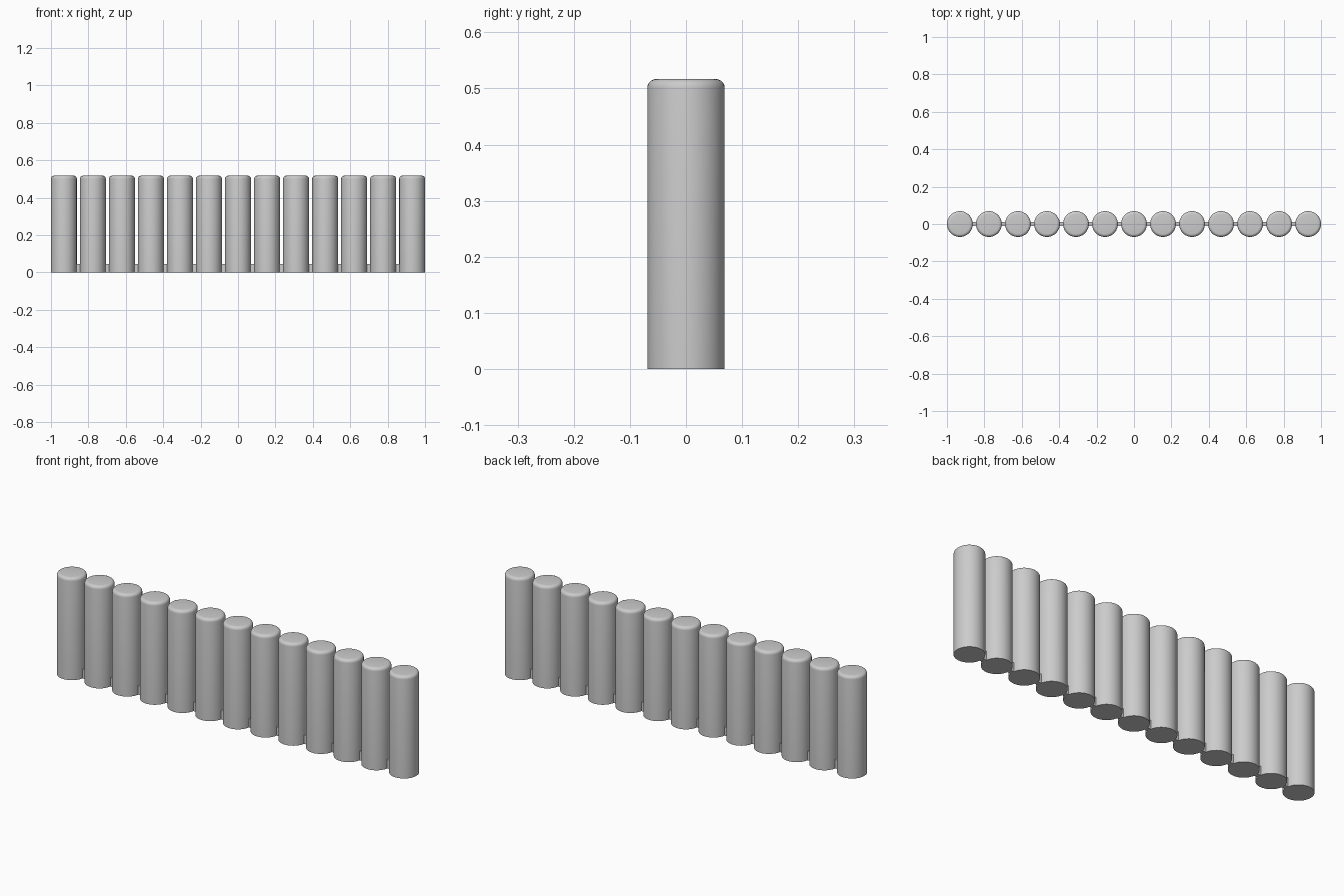
import bpy
import bmesh
from math import radians

cube = bpy.data.objects.get("Cube")
if cube:
    bpy.data.objects.remove(cube, do_unlink=True)

COUNT = 13
RADIUS = 0.069
HEIGHT = 0.517
ROUNDING = 0.016
SPACING = (2 - 2 * RADIUS) / (COUNT - 1)
WEB_HEIGHT = 0.045
WEB_DEPTH = 0.022

grey = bpy.data.materials.new("plain grey")
grey.use_nodes = True
colour = (0.6, 0.6, 0.6, 1)
grey.diffuse_color = colour
grey.node_tree.nodes["Principled BSDF"].inputs["Base Color"].default_value = colour


def finish(bm, name):
    mesh = bpy.data.meshes.new(name)
    bm.to_mesh(mesh)
    bm.free()
    mesh.materials.append(grey)
    obj = bpy.data.objects.new(name, mesh)
    bpy.context.collection.objects.link(obj)
    return obj


# Round post with a softened top rim
def make_post(name, x):
    bm = bmesh.new()
    bmesh.ops.create_cone(bm, cap_ends=True, segments=48, radius1=RADIUS,
                          radius2=RADIUS, depth=HEIGHT)
    bmesh.ops.translate(bm, verts=bm.verts, vec=(0, 0, HEIGHT / 2))
    rim = [e for e in bm.edges if all(v.co.z > HEIGHT / 2 for v in e.verts)]
    bmesh.ops.bevel(bm, geom=rim, offset=ROUNDING, segments=5,
                    profile=0.5, affect='EDGES')
    post = finish(bm, name)
    post.location.x = x
    bpy.ops.object.select_all(action='DESELECT')
    post.select_set(True)
    bpy.context.view_layer.objects.active = post
    bpy.ops.object.shade_smooth_by_angle(angle=radians(30))


# Low strip joining two neighbouring posts
def make_web(name, x):
    bm = bmesh.new()
    bmesh.ops.create_cube(bm, size=1)
    width = SPACING - 2 * RADIUS + 0.01
    bmesh.ops.scale(bm, verts=bm.verts, vec=(width, WEB_DEPTH, WEB_HEIGHT))
    web = finish(bm, name)
    web.location = (x, 0, WEB_HEIGHT / 2)


for i in range(COUNT):
    x = (i - (COUNT - 1) / 2) * SPACING
    make_post(f"post_{i + 1}", x)
    if i < COUNT - 1:
        make_web(f"joining_strip_{i + 1}", x + SPACING / 2)
